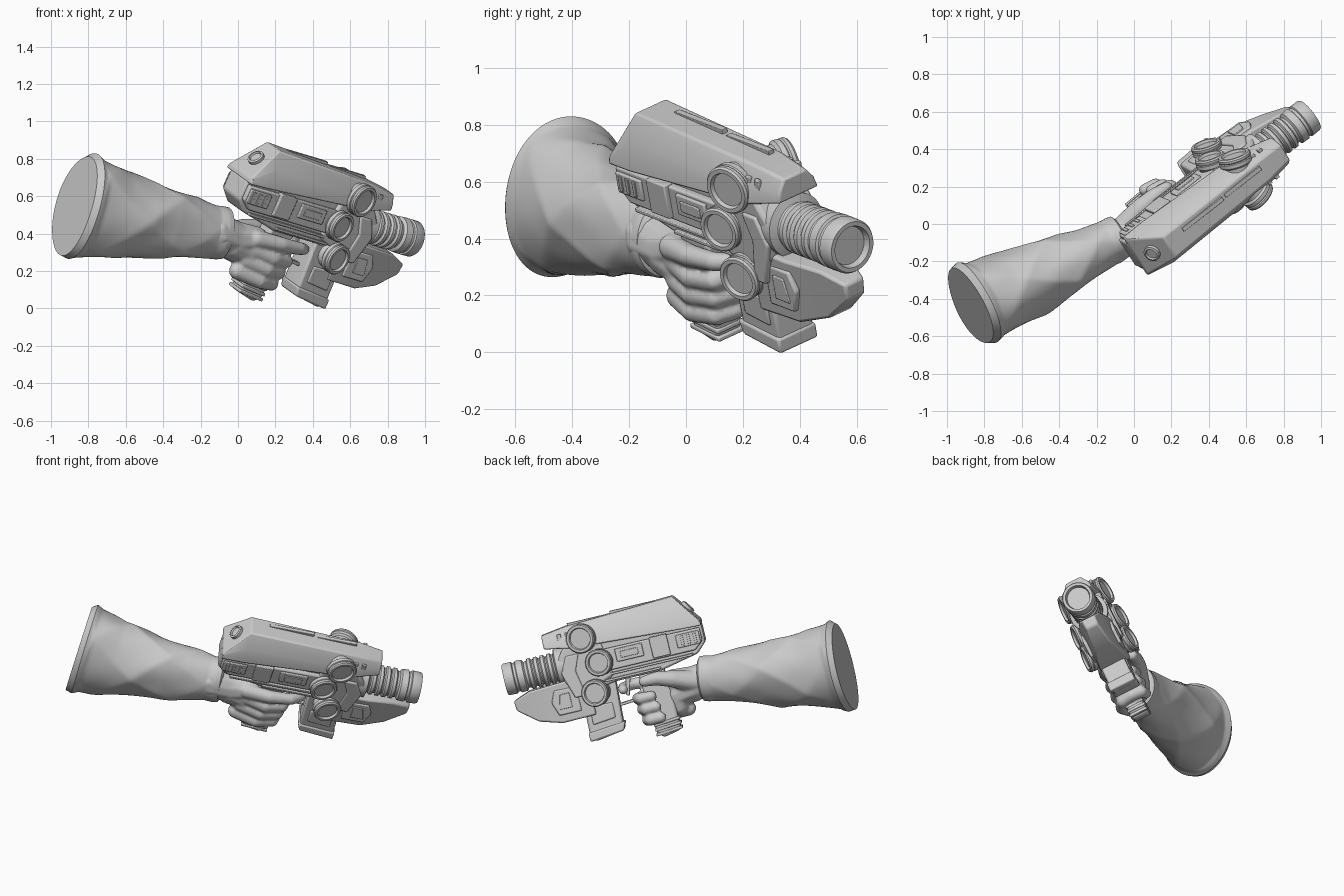
import bpy, bmesh, math
from mathutils import Vector, Matrix

if "Cube" in bpy.data.objects:
    bpy.data.objects.remove(bpy.data.objects["Cube"])

# Gun frame: a = forward along the barrel, b = left, c = up, origin at muzzle tip
F = Vector((.768, .599, -.231)).normalized()
L = Vector((-.503, .786, .361))
L = (L - F * L.dot(F)).normalized()
U = F.cross(L)
GUN = Matrix.Translation((.94, .585, .37)) @ Matrix((F, L, U)).transposed().to_4x4()
ID = Matrix.Identity(4)


def finish(name, bm, mat=GUN, bevel=0):
    bmesh.ops.recalc_face_normals(bm, faces=bm.faces)
    me = bpy.data.meshes.new(name)
    bm.to_mesh(me)
    bm.free()
    me.transform(mat)
    ob = bpy.data.objects.new(name, me)
    bpy.context.collection.objects.link(ob)
    if bevel:
        m = ob.modifiers.new("bevel", 'BEVEL')
        m.width, m.segments, m.limit_method = bevel, 2, 'ANGLE'
    return ob


def loft(name, rings, mat=GUN, bevel=0):
    bm = bmesh.new()
    vr = [[bm.verts.new(p) for p in r] for r in rings]
    n = len(vr[0])
    for r0, r1 in zip(vr, vr[1:]):
        for i in range(n):
            bm.faces.new((r0[i], r0[(i + 1) % n], r1[(i + 1) % n], r1[i]))
    bm.faces.new(vr[0])
    bm.faces.new(vr[-1])
    return finish(name, bm, mat, bevel)


def prism(name, pts, hw, b=0, bevel=.008):
    return loft(name, [[(a, b + s * hw, c) for a, c in pts] for s in (-1, 1)], GUN, bevel)


def box(name, a0, a1, c0, c1, hw, b=0, bevel=.005):
    return prism(name, [(a0, c0), (a1, c0), (a1, c1), (a0, c1)], hw, b, bevel)


def lathe(name, prof, origin=(0, 0, 0), axis=(1, 0, 0), n=40):
    q = Vector(axis).to_track_quat('Z', 'Y')
    ang = [2 * math.pi * i / n for i in range(n)]
    return loft(name, [[Vector(origin) + q @ Vector((r * math.cos(t), r * math.sin(t), h))
                        for t in ang] for h, r in prof])


# Barrel with ribs, muzzle collar and recessed bore
prof = [(-.5, .10), (-.36, .118), (-.33, .118), (-.32, .088)]
for i in range(4):
    h = -.31 + i * .042
    prof += [(h, .083), (h + .008, .095), (h + .026, .095), (h + .034, .083)]
prof += [(-.135, .08), (-.125, .097), (-.085, .099), (-.08, .09), (-.065, .09), (-.06, .099),
         (-.01, .098), (0, .092), (0, .076), (-.025, .07), (-.025, .002)]
lathe("barrel", prof)

# Receiver and barrel housing
prism("receiver", [(-1.25, .06), (-1.25, -.05), (-1.19, -.11), (-.95, -.16), (-.66, -.16),
                   (-.45, -.2), (-.4, -.1), (-.4, .1), (-.5, .17), (-1.18, .12)], .09, 0, .012)
prism("barrel_housing", [(-.62, .15), (-.4, .12), (-.34, .04), (-.36, -.1), (-.45, -.2), (-.66, -.12)],
      .112, 0, .015)

# Top cover with sloped rear
secs = [(-1.25, .13, .055, .125, .075, .115, .085), (-1.115, .135, .06, .12, .17, .068, .265),
        (-.44, .12, .1, .108, .165, .062, .235), (-.28, .088, .13, .078, .17, .05, .212)]
loft("top_cover", [[(a, w0, c0), (a, w1, c1), (a, w2, c2), (a, -w2, c2), (a, -w1, c1), (a, -w0, c0)]
                   for a, w0, c0, w1, c1, w2, c2 in secs], GUN, .008)
box("cover_top_rail", -1.0, -.72, .235, .264, .012, .03, .002)
box("cover_top_rail_front", -.7, -.45, .225, .25, .012, .03, .002)
lathe("rear_bolt", [(0, .045), (.018, .045), (.022, .034), (.012, .03), (.012, .001)],
      (-1.184, 0, .172), (-.81, 0, .59), 24)
for s in (-1, 1):
    for i in range(3):
        box("cover_vent", -.5 + i * .05, -.475 + i * .05, .14, .2, .008, s * .09, .003)

# Side panels, blocks and rails on both sides
for s in (-1, 1):
    prism("side_panel", [(-1.235, .045), (-1.235, -.04), (-1.18, -.085), (-.62, -.085), (-.62, .05)],
          .02, s * .095)
    box("rear_pad", -1.225, -1.08, -.05, .03, .012, s * .113)
    box("side_block", -1.03, -.92, -.075, .055, .02, s * .113)
    box("side_window_frame", -.87, -.7, -.045, .035, .01, s * .117)
    box("side_window", -.84, -.73, -.025, .015, .01, s * .123, .003)
    box("side_rail", -1.16, -.62, -.115, -.1, .012, s * .1, .003)
    box("lower_rail", -.95, -.6, -.15, -.135, .01, s * .095, .003)
    for i in range(3):
        box("pad_rib", -1.205 + i * .04, -1.188 + i * .04, -.04, .02, .006, s * .124, .002)
    # Round knobs, tilted slightly forward, with recessed faces
    for nm, a, b, c, r in (("upper", -.51, .148, .146, .09), ("middle", -.585, .16, -.022, .083),
                           ("lower", -.52, .158, -.198, .084)):
        lathe(nm + "_knob", [(-.12, r * .85), (-.06, r * .87), (-.05, r), (-.03, r), (-.026, r * .95),
                             (-.02, r), (-.008, r), (0, r * .93), (0, r * .76), (-.014, r * .7), (-.014, .001)],
              (a, s * b, c), (.26, s * .966, 0), 36)
    # Slanted brace between the knobs and the fore-end
    prism("brace", [(-.48, .06), (-.4, .06), (-.35, -.04), (-.4, -.2), (-.47, -.2), (-.44, -.04)],
          .012, s * .112)

# Fore-end under the barrel, narrowing to the nose: (a top, a bottom, half widths, c top, c bottom)
fore = [(-.5, -.5, .108, .1, -.08, -.33), (-.3, -.29, .1, .085, -.09, -.335),
        (-.13, -.15, .072, .055, -.1, -.295), (-.025, -.03, .042, .04, -.14, -.2)]
loft("fore_end", [[(a0, w0, c0), (a0, -w0, c0), (a1, -w1, c1), (a1, w1, c1)]
                  for a0, a1, w0, w1, c0, c1 in fore], GUN, .01)
for s in (-1, 1):
    prism("fore_end_plate", [(-.42, -.13), (-.28, -.13), (-.25, -.2), (-.28, -.285), (-.42, -.285)], .012, s * .094)
    prism("fore_end_fin", [(-.37, -.16), (-.31, -.16), (-.29, -.25), (-.37, -.25)], .008, s * .105, .003)

# Box magazine ahead of the trigger
prism("magazine", [(-.66, -.15), (-.44, -.15), (-.43, -.475), (-.47, -.49), (-.63, -.465), (-.645, -.445)],
      .078, -.01, .015)
prism("magazine_base", [(-.66, -.41), (-.425, -.43), (-.425, -.488), (-.64, -.465)], .085, -.012, .01)
for s in (-1, 1):
    prism("magazine_panel", [(-.61, -.28), (-.47, -.28), (-.465, -.39), (-.61, -.375)], .008, s * .078 - .01)

# Trigger guard, trigger and grip
prism("trigger_guard", [(-.86, -.285), (-.65, -.3), (-.65, -.318), (-.86, -.303)], .022, 0, .004)
prism("trigger", [(-.75, -.16), (-.72, -.16), (-.7, -.26), (-.72, -.27)], .012, 0, .004)
prism("grip", [(-.96, -.14), (-.8, -.14), (-.815, -.35), (-.83, -.53), (-.87, -.565), (-.98, -.54), (-.98, -.35)],
      .054, -.022, .015)
for i in range(3):
    c = -.47 - i * .03
    prism("grip_rib", [(-.99, c + .012), (-.824, c - .002), (-.824, c - .02), (-.99, c - .006)], .059, -.022, .005)

# Gloved hand: overlapping balls along finger paths, fused by remesh
bm = bmesh.new()


def limb(path, steps=9):
    for (p, r0), (q, r1) in zip(path, path[1:]):
        for k in range(steps + 1):
            t = k / steps
            m = Matrix.Translation(Vector(p).lerp(Vector(q), t))
            bmesh.ops.create_icosphere(bm, subdivisions=2, radius=r0 + (r1 - r0) * t, matrix=m)


limb([((-1.24, 0, -.275), .112), ((-1.12, -.01, -.28), .1), ((-1.0, -.03, -.25), .078)])
limb([((-1.12, -.01, -.3), .1), ((-1.01, -.03, -.33), .08), ((-1.0, -.035, -.4), .062)])
limb([((-1.12, .04, -.27), .068), ((-1.0, .085, -.225), .054), ((-.91, .1, -.2), .044), ((-.83, .095, -.2), .034)])
limb([((-1.02, -.075, -.23), .05), ((-.88, -.105, -.215), .042), ((-.75, -.095, -.21), .036),
      ((-.69, -.05, -.215), .033), ((-.69, .01, -.225), .03)])
for i in range(3):
    c, d = -.29 - i * .07, -.014 * i
    limb([((-1.02 + d, -.065, c), .048), ((-.89 + d, -.105, c - .01), .042), ((-.79 + d, -.08, c - .01), .04),
          ((-.765 + d, -.01, c - .01), .038), ((-.785 + d, .05, c - .01), .037), ((-.85 + d, .066, c - .01), .034)])
hand = finish("gloved_hand", bm)
rm = hand.modifiers.new("fuse", 'REMESH')
rm.mode, rm.voxel_size, rm.use_smooth_shade = 'VOXEL', .009, True
sm = hand.modifiers.new("soften", 'SMOOTH')
sm.factor, sm.iterations = .5, 4

# Sleeve: centre, half width, half height; folds run diagonally around it
keys = [(-.875, -.44, .55, .222, .275), (-.84, -.425, .55, .238, .292), (-.80, -.41, .542, .22, .272),
        (-.66, -.345, .505, .205, .235), (-.52, -.285, .478, .188, .21), (-.38, -.222, .452, .165, .188),
        (-.25, -.158, .432, .138, .165), (-.14, -.10, .41, .12, .143), (-.10, -.08, .404, .122, .144),
        (-.075, -.066, .402, .118, .14), (-.065, -.06, .40, .1, .12)]


def sample(t):
    i = min(int(t), len(keys) - 2)
    return [p + (q - p) * (t - i) for p, q in zip(keys[i], keys[i + 1])]


rings, n, sub = [], 96, 8
for j in range((len(keys) - 1) * sub + 1):
    t = j / sub
    x, y, z, rh, rv = sample(t)
    k = min(t / 8, 1)
    nrm = Vector((.85, .43, -.27 + .12 * k)).normalized()
    h = Vector((-nrm.y, nrm.x, 0)).normalized()
    v = nrm.cross(h)
    fold = .075 * math.sin(math.pi * min(max((t - 1.2) / 6.5, 0), 1))
    ring = []
    for i in range(n):
        th = 2 * math.pi * i / n
        # sharp-crested diagonal wrinkles in both directions
        w = (1 - abs(math.sin(1.5 * th + t * .9 * 1.2 + .4))) ** 1.4 - .35
        w += .8 * ((1 - abs(math.sin(2 * th - t * .9))) ** 1.6 - .3) + .2 * math.sin(5 * th + t * 1.3)
        m = 1 + fold * w + .025 * math.sin(3 * th + 1) * (1 - k)
        ring.append(Vector((x, y, z)) + h * rh * m * math.cos(th) + v * rv * m * math.sin(th))
    rings.append(ring)
loft("sleeve", rings, ID)

# Smooth shading with crisp edges
bpy.ops.object.select_all(action='DESELECT')
for ob in bpy.context.scene.objects:
    ob.select_set(True)
    bpy.context.view_layer.objects.active = ob
bpy.ops.object.shade_smooth_by_angle(angle=math.radians(35))
